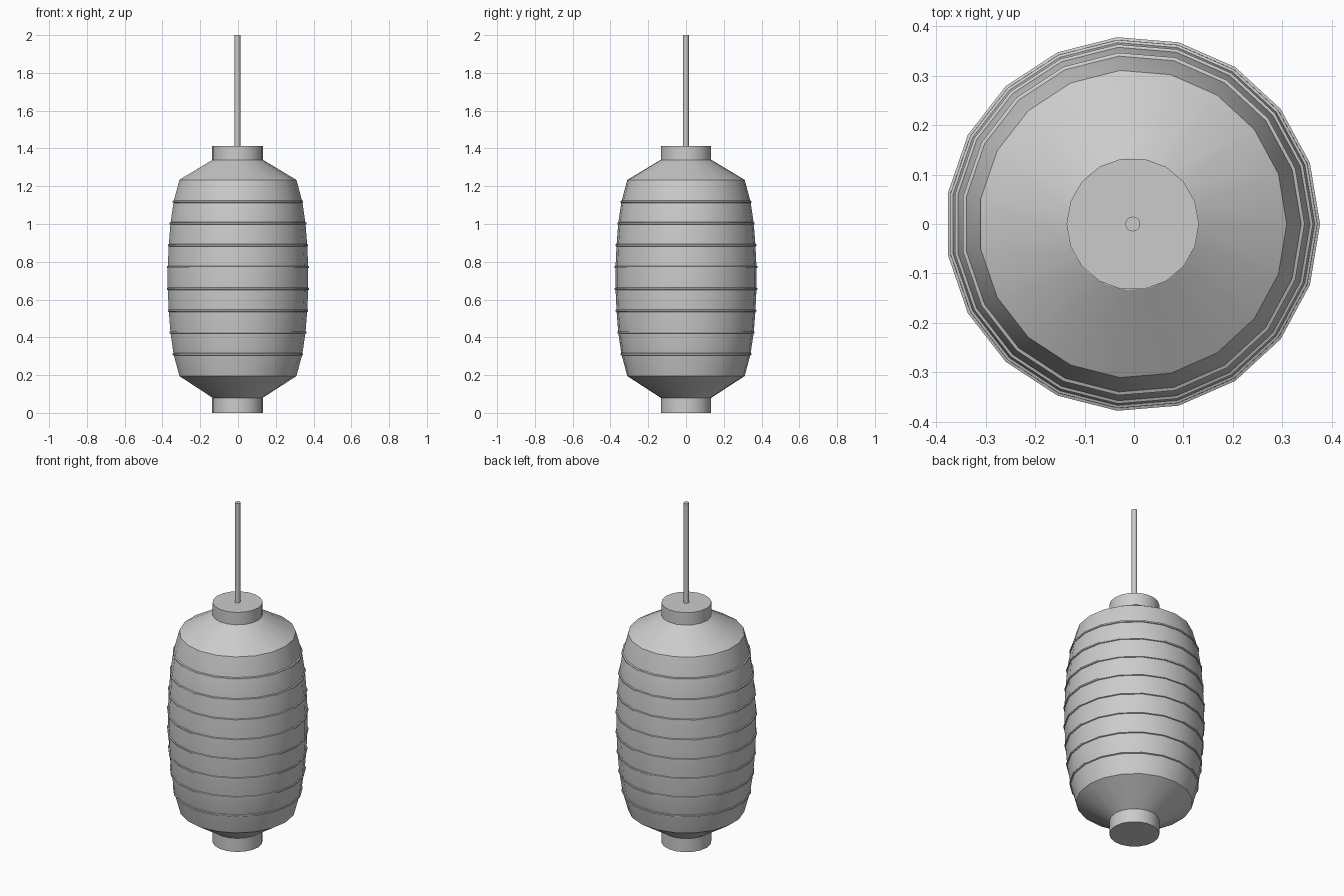
import bpy, bmesh, math

if "Cube" in bpy.data.objects:
    bpy.data.objects.remove(bpy.data.objects["Cube"])

CX = -0.0026      # 19-sided body: shift so its bounds are centred
SIDES = 19
RADII = [0.312, 0.343, 0.360, 0.369, 0.3745]
RADII += RADII[::-1]
LEVELS = [0.195 + i * 0.1154 for i in range(len(RADII))]


def lathe(name, profile, sides, closed=False, angle=25):
    """Revolve (radius, z) points round z, capping open ends."""
    bm = bmesh.new()
    rings = [[bm.verts.new((CX + r * math.cos(2 * math.pi * k / sides),
                            r * math.sin(2 * math.pi * k / sides), z))
              for k in range(sides)] for r, z in profile]
    pairs = list(zip(rings, rings[1:]))
    if closed:
        pairs.append((rings[-1], rings[0]))
    else:
        bm.faces.new(rings[0][::-1])
        bm.faces.new(rings[-1])
    for a, b in pairs:
        for k in range(sides):
            n = (k + 1) % sides
            bm.faces.new((a[k], a[n], b[n], b[k]))
    bmesh.ops.recalc_face_normals(bm, faces=bm.faces)
    mesh = bpy.data.meshes.new(name)
    bm.to_mesh(mesh)
    bm.free()
    obj = bpy.data.objects.new(name, mesh)
    bpy.context.collection.objects.link(obj)
    bpy.ops.object.select_all(action='DESELECT')
    obj.select_set(True)
    bpy.context.view_layer.objects.active = obj
    bpy.ops.object.shade_smooth_by_angle(angle=math.radians(angle))
    return obj


# Paper shade: bulging barrel with conical shoulders
body = [(0.134, 0.08)] + list(zip(RADII, LEVELS)) + [(0.134, 1.34)]
lathe("paper_shade", body, SIDES)

# Thin ribs round the shade at each fold
for i, (r, z) in enumerate(zip(RADII[1:-1], LEVELS[1:-1])):
    rib = [(r - 0.004, z - 0.008), (r + 0.005, z - 0.004),
           (r + 0.005, z + 0.004), (r - 0.004, z + 0.008)]
    lathe(f"rib_{i + 1}", rib, SIDES, closed=True)

# End collars
lathe("bottom_collar", [(0.134, 0.0), (0.134, 0.08)], 18)
lathe("top_collar", [(0.134, 1.338), (0.134, 1.413)], 18)

# Hanging rod
lathe("hanging_rod", [(0.015, 1.40), (0.015, 2.0)], 16)
